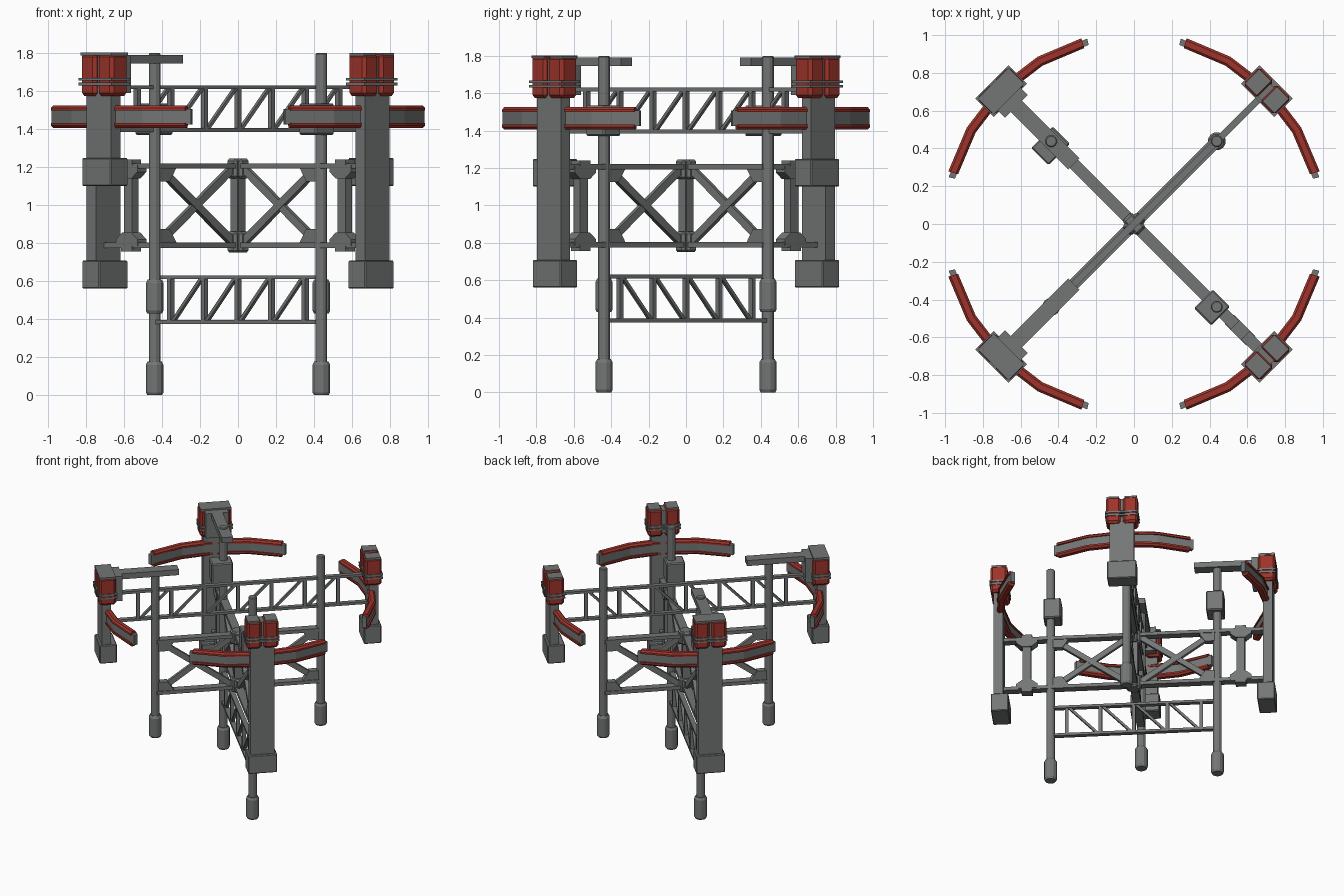
import bpy, bmesh, math
from mathutils import Matrix, Vector

if "Cube" in bpy.data.objects:
    bpy.data.objects.remove(bpy.data.objects["Cube"])


def material(name, rgb):
    m = bpy.data.materials.new(name)
    m.diffuse_color = (*rgb, 1)
    m.use_nodes = True
    m.node_tree.nodes["Principled BSDF"].inputs["Base Color"].default_value = m.diffuse_color
    return m


GREY = material("steel_grey", (0.175, 0.183, 0.18))
RED = material("guard_red", (0.34, 0.034, 0.024))


class Part:
    """Mesh built in (radial, tangential, height) space, then turned about z."""

    def __init__(self, name, angle, mat=GREY):
        self.name, self.angle, self.mat, self.bm = name, angle, mat, bmesh.new()

    def box(self, r, t, z, bevel=0.0):
        tmp = bmesh.new()
        bmesh.ops.create_cube(tmp, size=1)
        for v in tmp.verts:
            v.co = Vector([(a + b) / 2 + c * (b - a) for (a, b), c in zip((r, t, z), v.co)])
        if bevel:
            bmesh.ops.bevel(tmp, geom=tmp.edges[:], offset=bevel, segments=1, affect='EDGES')
        me = bpy.data.meshes.new("tmp")
        tmp.to_mesh(me)
        tmp.free()
        self.bm.from_mesh(me)
        bpy.data.meshes.remove(me)

    def strut(self, p, q, thick, wide):
        # slanted bar in the radial/height plane
        d = Vector((q[0] - p[0], 0, q[1] - p[1]))
        m = (Matrix.Translation(((p[0] + q[0]) / 2, 0, (p[1] + q[1]) / 2))
             @ Matrix.Rotation(-math.atan2(d.z, d.x), 4, 'Y')
             @ Matrix.Diagonal((d.length, wide, thick, 1)))
        bmesh.ops.create_cube(self.bm, size=1, matrix=m)

    def lathe(self, r, prof, n=12):
        self.loft([[(r + a * math.cos(2 * math.pi * i / n), a * math.sin(2 * math.pi * i / n), z)
                    for i in range(n)] for a, z in prof])

    def plate(self, pts, half):
        # polygon in the radial/height plane with thickness
        self.loft([[(r, s * half, z) for r, z in pts] for s in (-1, 1)])

    def loft(self, rings):
        rv = [[self.bm.verts.new(c) for c in ring] for ring in rings]
        n = len(rv[0])
        for a, b in zip(rv, rv[1:]):
            for i in range(n):
                self.bm.faces.new((a[i], a[(i + 1) % n], b[(i + 1) % n], b[i]))
        self.bm.faces.new(rv[0][::-1])
        self.bm.faces.new(rv[-1])

    def sweep(self, section, degs):
        # section of (r, z) carried around the vertical axis
        self.loft([[(r * math.cos(math.radians(d)), r * math.sin(math.radians(d)), z)
                    for r, z in section] for d in degs])

    def done(self):
        bmesh.ops.recalc_face_normals(self.bm, faces=self.bm.faces[:])
        self.bm.transform(Matrix.Rotation(math.radians(self.angle), 4, 'Z'))
        me = bpy.data.meshes.new(self.name)
        self.bm.to_mesh(me)
        self.bm.free()
        me.materials.append(self.mat)
        bpy.context.collection.objects.link(bpy.data.objects.new(self.name, me))


def lattice(name, ang, z0, z1, reach):
    p = Part(name, ang)
    for z in (z0, z1):
        p.box((-reach, reach), (-.018, .018), (z - .01, z + .01))
    n = int(reach / .25)
    posts = [.25 * i for i in range(-n, n + 1)]
    for r in posts:
        p.box((r - .013, r + .013), (-.014, .014), (z0, z1))
    for a, b in zip([posts[0] - .25] + posts, posts + [posts[-1] + .25]):
        if a >= -reach and b <= reach:
            p.strut((a + .015, z0), (b - .015, z1), .018, .02)
    p.done()


def cross_frame(name, ang, reach_low, reach_high):
    p = Part(name, ang)
    p.box((-reach_low, reach_low), (-.03, .03), (.775, .803))
    p.box((-reach_high, reach_high), (-.03, .03), (1.193, 1.22))
    # centre post with node plates
    p.box((-.03, .03), (-.025, .025), (.8, 1.2))
    for z in ((.75, .86), (1.14, 1.245)):
        p.box((-.055, .055), (-.034, .034), z, .012)
    for s in (-1, 1):
        p.strut((s * .05, .81), (s * .58, 1.19), .042, .03)
        p.strut((s * .05, 1.19), (s * .58, .81), .042, .026)
        for z, k in ((.8, 1), (1.2, -1)):
            p.plate([(s * .61, z), (s * .48, z), (s * .53, z + k * .075), (s * .61, z + k * .075)], .024)
    p.done()


# lattice trusses and cross-braced frames on the two diagonals
lattice("lower_truss", 315, .385, .62, .61)
lattice("upper_truss", 45, 1.395, 1.62, .97)
cross_frame("long_brace_frame", 315, .98, .98)
cross_frame("short_brace_frame", 45, .61, .61)

for ang, side in ((45, "back_right"), (135, "back_left"), (225, "front_left"), (315, "front_right")):
    low = ang in (135, 315)
    left = ang in (135, 225)

    # leg tube with a thick foot
    z0 = 0.0 if low else .43
    top = 1.75 if ang == 225 else 1.8
    p = Part(side + "_leg", ang)
    p.lathe(.62, [(.032, z0 + .15), (.032, top - .006), (.026, top)])
    p.lathe(.62, [(.04, z0), (.048, z0 + .015), (.048, z0 + .16), (.038, z0 + .178)])
    p.done()

    # outer pillar and its base block
    base = .56 if low else 1.1
    p = Part(side + "_pillar", ang)
    p.box((.966, 1.036), (-.09, .09), (base + .1, 1.62))
    p.box((.925, 1.055), (-.108, .108), (base, base + .148), .006)
    p.done()

    # head: grey core, red shells, clip bands and caps
    p = Part(side + "_head_core", ang)
    p.box((.94, 1.035), (-.1, .1), (1.6, 1.785))
    for z in (1.637, 1.662):
        p.box((.926, 1.064), (-.124, .124), (z - .007, z + .007))
    for s in (-1, 1):
        p.box((.94, 1.05), sorted((s * .022, s * .112)), (1.78, 1.8))
    if left:
        p.box((.935, 1.055), (-.115, .115), (1.787, 1.802))
        p.box((.88, .96), (-.085, .085), (1.59, 1.79))
    p.done()
    p = Part(side + "_head_shell", ang, RED)
    for s in (-1, 1):
        p.box((.932, 1.058), sorted((s * .008, s * .118)), (1.575, 1.795), .016)
    p.done()

    # curved guard: red rails above and below a grey web
    p = Part(side + "_guard_web", 45 * (ang // 90) * 2)
    p.sweep([(.978, 1.424), (1.012, 1.424), (1.012, 1.506), (.978, 1.506)], (14.2, 30, 45, 60, 75.8))
    p.done()
    p = Part(side + "_guard_rails", 90 * (ang // 90), RED)
    for z, k in ((1.432, -1), (1.498, 1)):
        p.sweep([(.968, z), (1.022, z), (1.022, z + k * .014), (1.01, z + k * .027),
                 (.98, z + k * .027), (.968, z + k * .014)], (15.8, 30, 45, 60, 74.2))
    p.done()

    # inward overhead beam on the left-hand pillars
    if left:
        p = Part(side + "_overhead_beam", ang)
        p.box((.45, .95), (-.042, .042), (1.745, 1.79))
        p.done()

    if low:
        # control box clamped on the leg
        t = (-.06, .10) if left else (-.09, .05)
        p = Part(side + "_leg_box", ang)
        p.box((.54, .67), t, (1.37, 1.535), .008)
        p.done()
        # outer upright with flared ends
        p = Part(side + "_brace_upright", ang)
        p.box((.765, .825), (-.025, .025), (.8, 1.2))
        for z, k in ((.755, 1), (1.24, -1)):
            p.plate([(.755, z), (.835, z), (.835, z + k * .03), (.875, z + k * .03), (.875, z + k * .065),
                     (.83, z + k * .1), (.76, z + k * .1), (.715, z + k * .065), (.715, z + k * .03),
                     (.755, z + k * .03)], .034)
        p.done()
